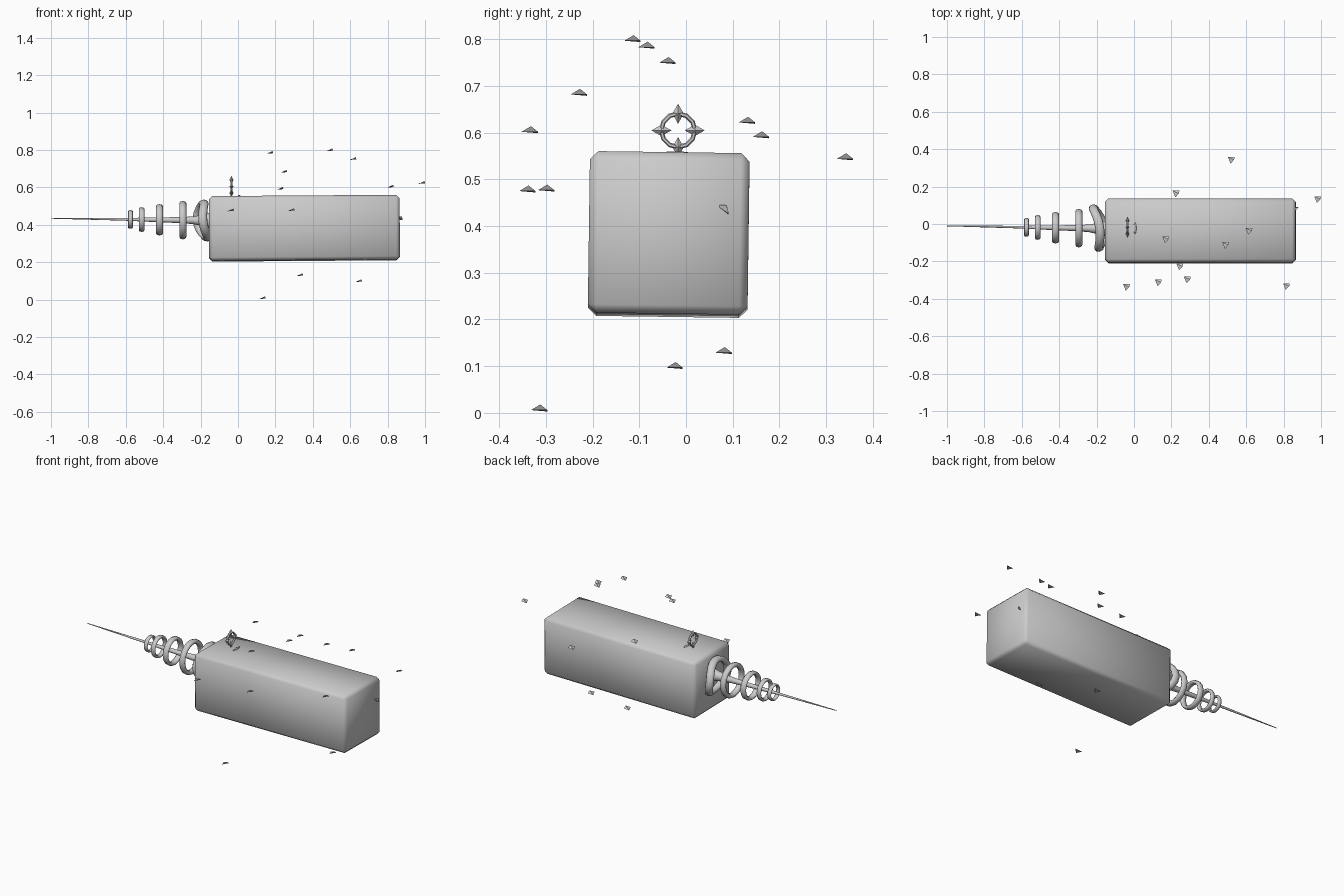
import bpy, bmesh, math
from mathutils import Vector, Matrix

if "Cube" in bpy.data.objects:
    bpy.data.objects.remove(bpy.data.objects["Cube"], do_unlink=True)


def finish(name, bm, smooth=True, angle=None):
    bmesh.ops.recalc_face_normals(bm, faces=bm.faces)
    mesh = bpy.data.meshes.new(name)
    bm.to_mesh(mesh)
    bm.free()
    obj = bpy.data.objects.new(name, mesh)
    bpy.context.collection.objects.link(obj)
    bpy.ops.object.select_all(action='DESELECT')
    obj.select_set(True)
    bpy.context.view_layer.objects.active = obj
    if angle:
        bpy.ops.object.shade_smooth_by_angle(angle=math.radians(angle))
    elif smooth:
        bpy.ops.object.shade_smooth()
    return obj


def loft(bm, rings, closed=False):
    """Bridge equal loops of points; cap the ends unless the loft is closed."""
    loops = [[bm.verts.new(p) for p in ring] for ring in rings]
    n = len(loops[0])
    for i in range(len(loops) if closed else len(loops) - 1):
        a, b = loops[i], loops[(i + 1) % len(loops)]
        for j in range(n):
            k = (j + 1) % n
            bm.faces.new((a[j], a[k], b[k], b[j]))
    if not closed:
        bm.faces.new(loops[0])
        bm.faces.new(loops[-1])


def ring_points(radius, half_width, thickness, bend=0.0, major=16, minor=8):
    """Ring around the x axis, optionally bent back at its top and bottom."""
    rings = []
    for i in range(major):
        t = math.tau * i / major
        section = []
        for j in range(minor):
            s = math.tau * j / minor
            r = radius - thickness + thickness * math.cos(s)
            x = half_width * math.sin(s) + bend * math.sin(t) ** 2
            section.append((x, r * math.cos(t), r * math.sin(t)))
        rings.append(section)
    return rings


# Main block, chamfered and slightly rolled
bm = bmesh.new()
bmesh.ops.create_cube(bm, size=1)
bmesh.ops.scale(bm, vec=(1.02, 0.342, 0.346), verts=bm.verts)
bmesh.ops.bevel(bm, geom=bm.edges[:], offset=0.018, segments=1, affect='EDGES')
block = finish("main_block", bm)
block.location = (0.355, -0.037, 0.382)
block.rotation_euler = (math.radians(-0.8), math.radians(-0.4), 0)

# Tapered needle
tip, root = Vector((-1, -0.01, 0.435)), Vector((-0.14, -0.025, 0.423))
profile = [(0, 0.002), (0.45, 0.007), (0.64, 0.012), (0.8, 0.016),
           (0.88, 0.02), (0.94, 0.03), (1, 0.045)]
bm = bmesh.new()
loft(bm, [[tip.lerp(root, f) + Vector((0, r * math.cos(a), r * math.sin(a)))
           for a in [math.tau * k / 12 for k in range(12)]] for f, r in profile])
finish("needle", bm, angle=40)

# Rings growing along the needle
for i, (x, radius, width) in enumerate([(-0.575, 0.05, 0.013), (-0.515, 0.066, 0.015),
                                        (-0.42, 0.084, 0.019), (-0.295, 0.103, 0.019)]):
    bm = bmesh.new()
    loft(bm, ring_points(radius, width, radius * 0.13), closed=True)
    ring = finish(f"needle_ring_{i + 1}", bm)
    ring.location = tip.lerp(root, (x + 1) / 0.86)

# Bent collar ring at the base of the needle
bm = bmesh.new()
loft(bm, ring_points(0.128, 0.024, 0.018, bend=0.03, major=20), closed=True)
collar = finish("collar_ring", bm)
collar.scale.z = 0.88
collar.location = (-0.203, -0.022, 0.42)
collar.rotation_euler = (0, math.radians(-6), math.radians(8))

# Upright compass ornament: ring with four diamond points
bm = bmesh.new()
loft(bm, ring_points(0.041, 0.007, 0.005, major=12, minor=6), closed=True)
for k in range(4):
    turn = Matrix.Rotation(k * math.pi / 2, 3, 'X')
    ends = [bm.verts.new(turn @ Vector((0, 0, z))) for z in (0.014, 0.057)]
    waist = [bm.verts.new(turn @ Vector(p)) for p in
             ((0.011, 0, 0.036), (0, 0.012, 0.036), (-0.011, 0, 0.036), (0, -0.012, 0.036))]
    for j in range(4):
        for end in ends:
            bm.faces.new((waist[j], waist[(j + 1) % 4], end))
ornament = finish("compass_ornament", bm, smooth=False)
ornament.location = (-0.035, -0.017, 0.605)

# Low sliver beside the ornament
bm = bmesh.new()
bmesh.ops.create_uvsphere(bm, u_segments=8, v_segments=6, radius=1)
bmesh.ops.scale(bm, vec=(0.007, 0.033, 0.004), verts=bm.verts)
finish("ornament_sliver", bm).location = (0.006, -0.023, 0.556)

# Floating darts around the block
places = [(0.17, -0.08, 0.786), (0.49, -0.11, 0.8), (0.615, -0.035, 0.753),
          (0.245, -0.225, 0.685), (0.225, 0.165, 0.594), (0.815, -0.33, 0.605),
          (0.982, 0.135, 0.625), (0.52, 0.345, 0.547), (-0.04, -0.335, 0.478),
          (0.285, -0.295, 0.48), (0.33, 0.085, 0.132), (0.645, -0.02, 0.1),
          (0.13, -0.31, 0.009), (0.862, 0.083, 0.436)]
for i, place in enumerate(places):
    bm = bmesh.new()
    nose, left, right, top, notch = [bm.verts.new(p) for p in (
        (-0.004, -0.022, -0.003), (-0.018, 0.013, -0.006), (0.018, 0.013, -0.003),
        (0.015, -0.002, 0.009), (0, 0.004, 0))]
    for face in ((nose, left, top), (nose, top, right), (nose, right, left),
                 (notch, top, left), (notch, right, top), (notch, left, right)):
        bm.faces.new(face)
    dart = finish(f"dart_{i + 1}", bm, smooth=False)
    dart.location = place
    if i == len(places) - 1:
        dart.rotation_euler.x = math.radians(-35)
